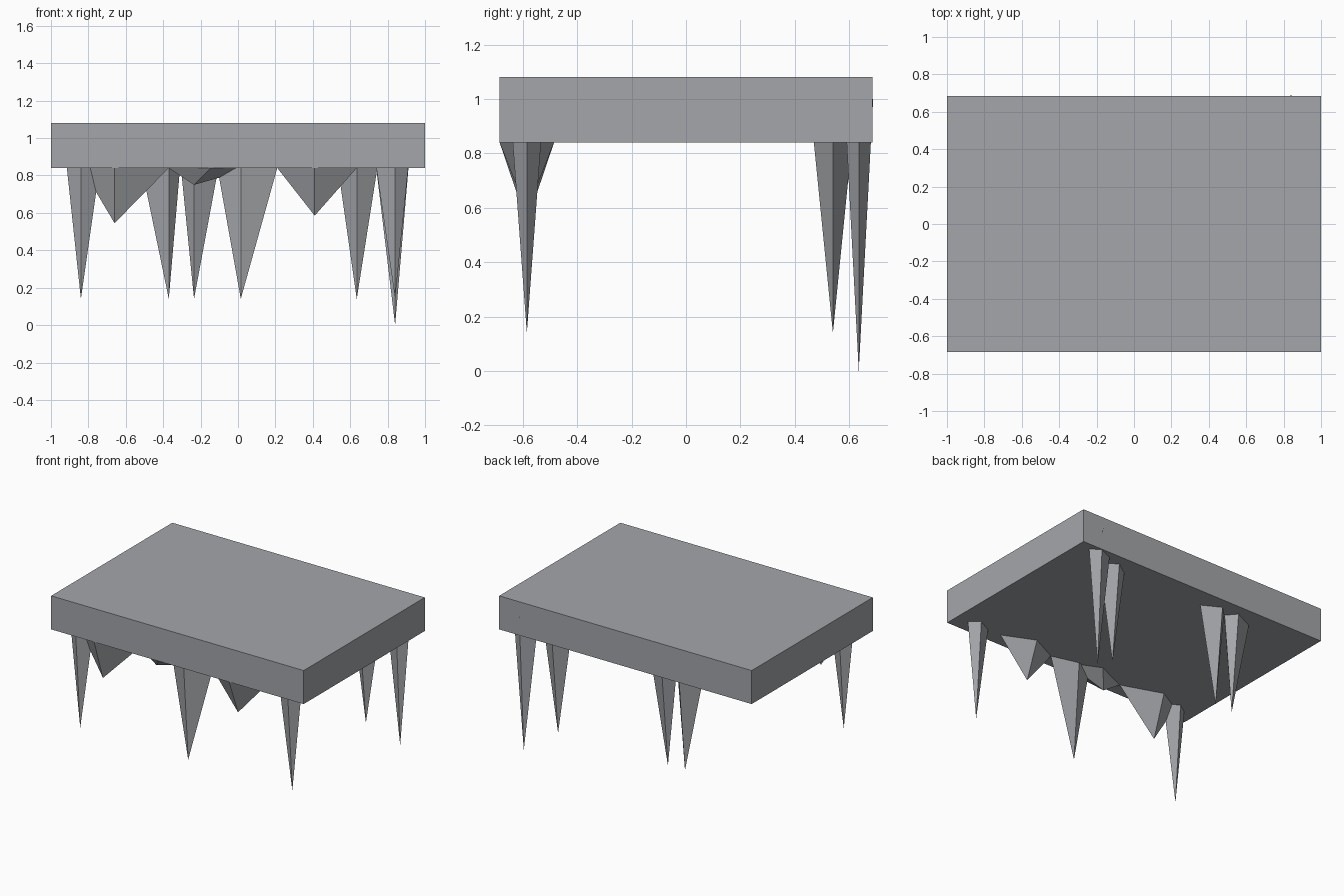
import bpy

if "Cube" in bpy.data.objects:
    bpy.data.objects.remove(bpy.data.objects["Cube"])

mat = bpy.data.materials.new("stone grey")
mat.diffuse_color = (0.37, 0.38, 0.40, 1)
mat.use_nodes = True
mat.node_tree.nodes["Principled BSDF"].inputs["Base Color"].default_value = mat.diffuse_color


def make(name, verts, faces):
    mesh = bpy.data.meshes.new(name)
    mesh.from_pydata(verts, [], faces)
    mesh.materials.append(mat)
    mesh.update()
    obj = bpy.data.objects.new(name, mesh)
    bpy.context.collection.objects.link(obj)
    return obj


def spike(name, x, y, tip, left, right, depth, top=0.84, mid=None):
    """Downward four-sided pyramid with a diamond base; mid shifts the front and back corners."""
    m = x if mid is None else mid
    verts = [(x - left, y, top), (m, y - depth, top), (x + right, y, top),
             (m, y + depth, top), (x, y, tip)]
    make(name, verts, [(0, 1, 2, 3), (1, 0, 4), (2, 1, 4), (3, 2, 4), (0, 3, 4)])


# Thick rectangular slab
bpy.ops.mesh.primitive_cube_add(size=1, location=(0, 0, 0.96))
slab = bpy.context.object
slab.name = "slab"
for v in slab.data.vertices:
    v.co.x *= 2.0
    v.co.y *= 1.37
    v.co.z *= 0.24
slab.data.materials.append(mat)

# Long front spikes
F = -0.585
spike("front_spike_left", -0.84, F, 0.14, 0.075, 0.10, 0.052)
spike("front_spike_middle", 0.015, F, 0.14, 0.125, 0.195, 0.052)
spike("front_spike_right", 0.84, F, 0.14, 0.10, 0.07, 0.052)

# Short wide spikes between the front ones
spike("short_spike_left", -0.66, F, 0.545, 0.175, 0.29, 0.10)
spike("short_spike_middle", -0.235, F, 0.75, 0.135, 0.315, 0.10, mid=-0.145)
spike("short_spike_right", 0.41, F, 0.585, 0.20, 0.225, 0.10)

# Long back spikes
B = 0.54
spike("back_spike_left", -0.37, B, 0.14, 0.145, 0.06, 0.07)
spike("back_spike_middle", -0.235, B, 0.14, 0.07, 0.13, 0.07)
spike("back_spike_right", 0.635, B, 0.14, 0.10, 0.11, 0.07)

# Longest corner spike, rooted inside the slab
spike("back_corner_spike", 0.84, 0.635, 0.0, 0.12, 0.085, 0.053, top=1.0)
